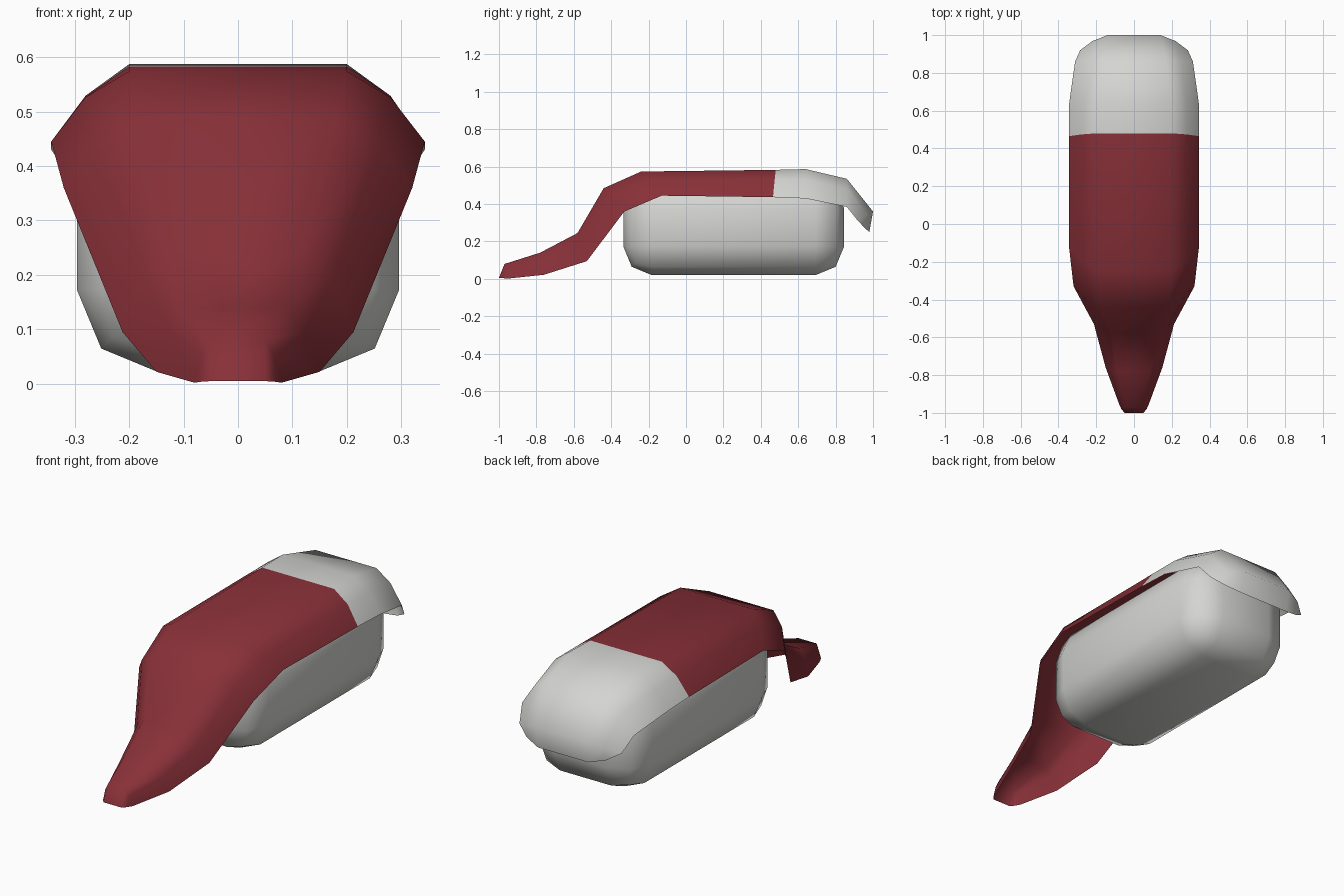
import bpy, bmesh

if "Cube" in bpy.data.objects:
    bpy.data.objects.remove(bpy.data.objects["Cube"])


def material(name, rgb):
    m = bpy.data.materials.new(name)
    m.diffuse_color = (*rgb, 1)
    m.use_nodes = True
    m.node_tree.nodes["Principled BSDF"].inputs["Base Color"].default_value = m.diffuse_color
    return m


grey = material("light grey", (0.66, 0.66, 0.64))
red = material("dark red", (0.25, 0.03, 0.04))


def finish(bm, name, mats):
    mesh = bpy.data.meshes.new(name)
    for f in bm.faces:
        f.smooth = True
    bm.to_mesh(mesh)
    bm.free()
    for m in mats:
        mesh.materials.append(m)
    ob = bpy.data.objects.new(name, mesh)
    bpy.context.collection.objects.link(ob)
    return ob


# Body: long box with two-step rounded edges
bm = bmesh.new()
bmesh.ops.create_cube(bm, size=1)
for v in bm.verts:
    v.co.x *= 0.592
    v.co.y = v.co.y * 1.18 + 0.255
    v.co.z = v.co.z * 0.51 + 0.275
body = finish(bm, "body", [grey])
bev = body.modifiers.new("rounding", "BEVEL")
bev.width = 0.153
bev.segments = 2
bev.limit_method = 'NONE'

# Cover: open shell lofted from nose to tail
# each row: ridge y, z, half width; lower edge y, z, half width
rows = [
    (-1.00, 0.005, 0.05, -0.95, 0.002, 0.08),
    (-0.97, 0.08, 0.05, -0.95, 0.002, 0.08),
    (-0.78, 0.14, 0.09, -0.76, 0.022, 0.15),
    (-0.58, 0.245, 0.12, -0.53, 0.095, 0.212),
    (-0.44, 0.485, 0.18, -0.33, 0.36, 0.32),
    (-0.24, 0.574, 0.20, -0.13, 0.445, 0.343),
    (0.48, 0.583, 0.20, 0.465, 0.437, 0.343),
    (0.64, 0.587, 0.20, 0.64, 0.43, 0.343),
    (0.86, 0.535, 0.17, 0.86, 0.385, 0.312),
    (1.00, 0.36, 0.14, 0.92, 0.31, 0.285),
    (0.98, 0.25, 0.14, 0.92, 0.31, 0.285),
]
bm = bmesh.new()
grid = []
for yt, zt, xi, ye, ze, xe in rows:
    half = [(xi, yt, zt),
            (xi + 0.56 * (xe - xi), yt + 0.4 * (ye - yt), zt + 0.37 * (ze - zt)),
            (xe, ye, ze)]
    pts = [(-x, y, z) for x, y, z in reversed(half)] + half
    grid.append([bm.verts.new(p) for p in pts])
for i in range(len(grid) - 1):
    for j in range(5):
        f = bm.faces.new((grid[i][j], grid[i][j + 1], grid[i + 1][j + 1], grid[i + 1][j]))
        f.material_index = 0 if i < 6 else 1  # red front, grey rear
bmesh.ops.remove_doubles(bm, verts=bm.verts[:], dist=0.0005)
finish(bm, "cover", [red, grey])
